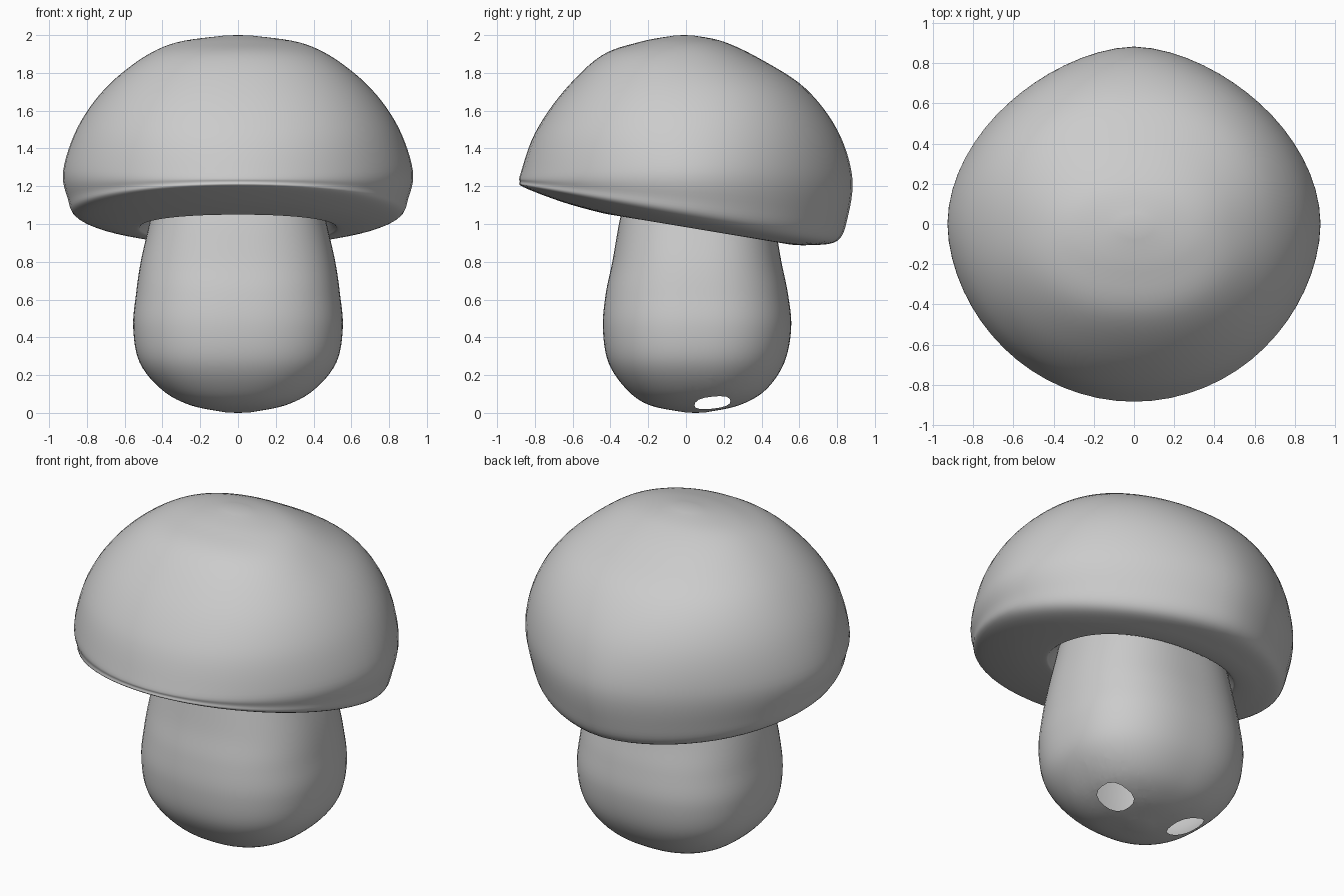
import bpy, bmesh, math
from mathutils import Vector

if "Cube" in bpy.data.objects:
    bpy.data.objects.remove(bpy.data.objects["Cube"])

clay = bpy.data.materials.new("light grey")
clay.diffuse_color = (0.6, 0.6, 0.6, 1)
clay.use_nodes = True
clay.node_tree.nodes["Principled BSDF"].inputs["Base Color"].default_value = clay.diffuse_color
SEG = 64


def smooth_rows(rows, steps=6):
    """Catmull-Rom interpolation between the profile rows."""
    out = []
    for i in range(len(rows) - 1):
        p = [rows[max(i - 1, 0)], rows[i], rows[i + 1], rows[min(i + 2, len(rows) - 1)]]
        for k in range(steps):
            t = k / steps
            out.append([0.5 * (2 * b + (c - a) * t + (2 * a - 5 * b + 4 * c - d) * t * t
                               + (3 * b - a - 3 * c + d) * t ** 3)
                        for a, b, c, d in zip(*p)])
    return out + [list(rows[-1])]


def ring_points(row):
    """Tilted superellipse ring: front y, z / back y, z / side x, z / roundness front, back."""
    yf, zf, yb, zb, rx, zs, nf, nb = row
    pts = []
    for i in range(SEG):
        a = 2 * math.pi * i / SEG
        c, s = math.cos(a), math.sin(a)
        n = nf + (nb - nf) * (s + 1) / 2
        r = (abs(c) ** n + abs(s) ** n) ** (-1 / n)
        c, s = c * r, s * r
        z = zs + (zb - zf) / 2 * s + ((zf + zb) / 2 - zs) * s * s
        pts.append((rx * c, (yf + yb) / 2 + (yb - yf) / 2 * s, z))
    return pts


def loft(name, rows, pole):
    """Skin the rings, closing the first ring with a pole point."""
    bm = bmesh.new()
    rings = [[bm.verts.new(p) for p in ring_points(r)] for r in smooth_rows(rows)]
    tip = bm.verts.new(pole)
    for i in range(SEG):
        j = (i + 1) % SEG
        bm.faces.new((tip, rings[0][i], rings[0][j]))
        for a, b in zip(rings, rings[1:]):
            bm.faces.new((a[i], b[i], b[j], a[j]))
    bmesh.ops.recalc_face_normals(bm, faces=bm.faces)
    # the largest outward face tells whether the normals point out
    far = max(bm.faces, key=lambda f: abs(f.calc_center_median().x))
    if far.normal.x * far.calc_center_median().x < 0:
        bmesh.ops.reverse_faces(bm, faces=bm.faces)
    mesh = bpy.data.meshes.new(name)
    mesh.materials.append(clay)
    obj = bpy.data.objects.new(name, mesh)
    bpy.context.collection.objects.link(obj)
    return obj, bm


def finish(obj, bm):
    for f in bm.faces:
        f.smooth = True
    bm.to_mesh(obj.data)
    bm.free()


# Cap: dome from the top down, over the rim and into the recess round the stem
cap, bm = loft("cap", [
    (-0.06, 1.998, 0.04, 1.998, 0.07, 1.998, 2.0, 2.0),
    (-0.24, 1.965, 0.20, 1.965, 0.33, 1.96, 2.1, 2.1),
    (-0.45, 1.89, 0.40, 1.87, 0.52, 1.87, 2.2, 2.2),
    (-0.65, 1.70, 0.63, 1.72, 0.71, 1.71, 2.2, 2.1),
    (-0.80, 1.48, 0.80, 1.50, 0.85, 1.51, 2.1, 1.9),
    (-0.875, 1.27, 0.88, 1.25, 0.926, 1.28, 1.98, 1.75),
    (-0.88, 1.225, 0.855, 1.03, 0.90, 1.13, 1.98, 1.75),
    (-0.86, 1.195, 0.80, 0.91, 0.86, 1.05, 1.98, 1.8),
    (-0.65, 1.115, 0.65, 0.888, 0.71, 1.00, 2.0, 2.0),
    (-0.43, 1.055, 0.53, 0.895, 0.55, 0.975, 2.2, 2.2),
    (-0.38, 1.055, 0.49, 0.92, 0.51, 0.99, 2.3, 2.3),
    (-0.34, 1.08, 0.45, 0.99, 0.46, 1.05, 2.3, 2.3),
], (0, -0.01, 2.0))
finish(cap, bm)

# Stem: rounded bulb, narrowing up into the cap
N = 2.4
stem, bm = loft("stem", [
    (yf, z, yb, z, rx, z, n, n) for yf, yb, rx, z, n in [
        (0.0, 0.10, 0.06, 0.002, 2.0),
        (-0.19, 0.28, 0.25, 0.04, 2.3),
        (-0.31, 0.42, 0.40, 0.12, N),
        (-0.41, 0.52, 0.52, 0.265, N),
        (-0.44, 0.557, 0.555, 0.45, N),
        (-0.425, 0.54, 0.54, 0.63, N),
        (-0.39, 0.505, 0.515, 0.80, N),
        (-0.355, 0.47, 0.47, 1.00, N),
        (-0.33, 0.44, 0.45, 1.10, N)]
], (0, 0.05, 0.0))

# Two rounded openings in the underside of the stem
SIDES, HALF = 16, 0.095
for sx in (-1, 1):
    mid = Vector((0.25 * sx, 0.14, 0))
    outline = []
    for i in range(SIDES):
        a = 2 * math.pi * i / SIDES
        c, s = math.cos(a), math.sin(a)
        r = HALF * (abs(c) ** 2.6 + abs(s) ** 2.6) ** (-1 / 2.6)
        outline.append(mid + Vector((c * r, s * r, 0)))
    planes = []
    for p, q in zip(outline, outline[1:] + outline[:1]):
        d = q - p
        planes.append((p, Vector((d.y, -d.x, 0)).normalized()))

    def near(f):
        m = f.calc_center_median()
        return m.z < 0.3 and (Vector((m.x, m.y, 0)) - mid).length < 0.22

    for p, nrm in planes:
        faces = [f for f in bm.faces if near(f)]
        geom = faces + list({e for f in faces for e in f.edges}) + list({v for f in faces for v in f.verts})
        bmesh.ops.bisect_plane(bm, geom=geom, dist=1e-5, plane_co=p, plane_no=nrm)
    inside = [f for f in bm.faces if f.calc_center_median().z < 0.3 and
              all((f.calc_center_median() - p).dot(nrm) < 0 for p, nrm in planes)]
    bmesh.ops.delete(bm, geom=inside, context='FACES')
finish(stem, bm)
